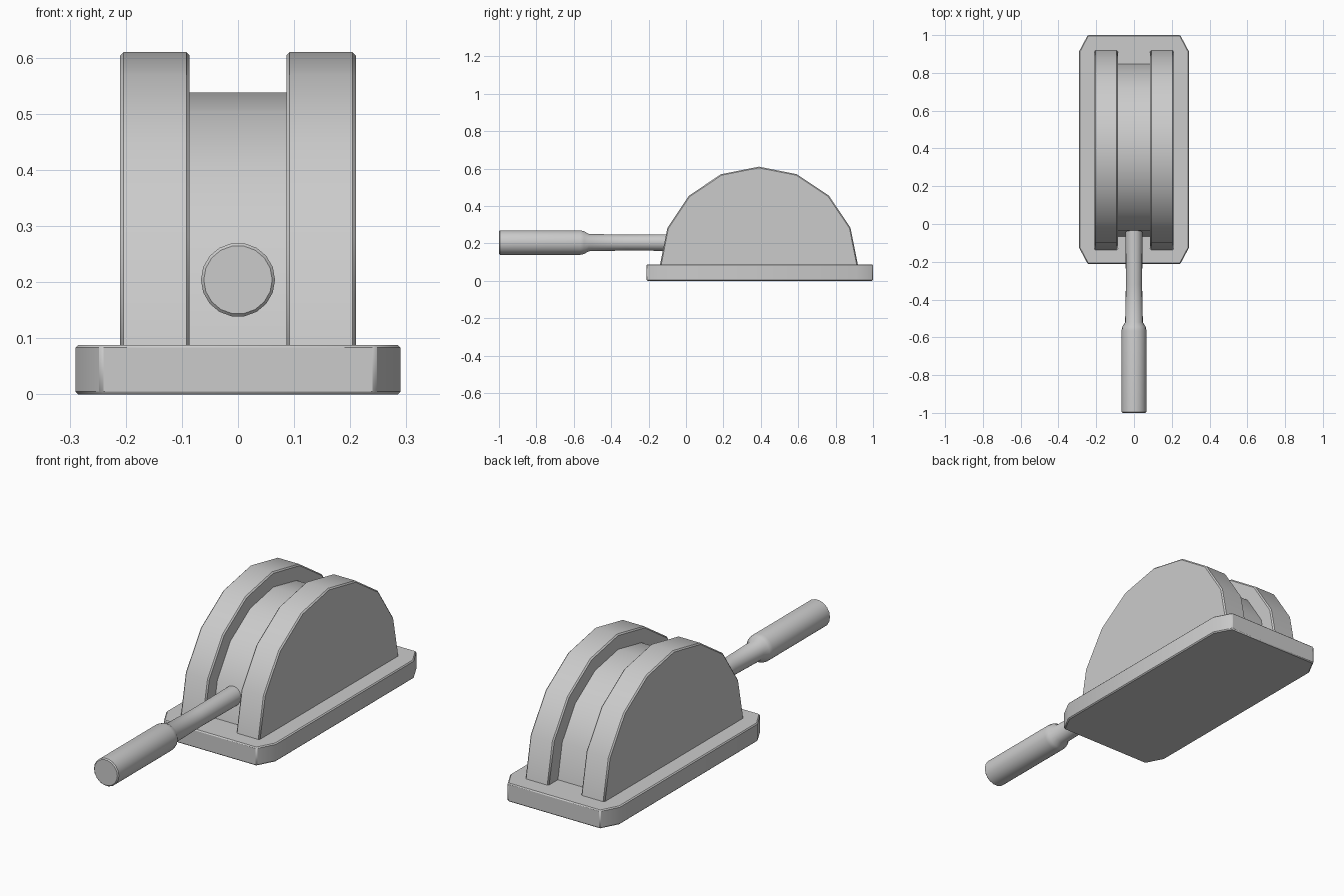
import bpy, bmesh
from math import sin, cos, pi, radians

cube = bpy.data.objects.get("Cube")
if cube:
    bpy.data.objects.remove(cube, do_unlink=True)

grey = bpy.data.materials.new("light grey")
grey.use_nodes = True
colour = (0.6, 0.6, 0.6, 1)
grey.diffuse_color = colour
grey.node_tree.nodes["Principled BSDF"].inputs["Base Color"].default_value = colour


def loft(name, rings, bevel=0, angle=30):
    """Skin a row of matching outlines and cap both ends."""
    bm = bmesh.new()
    loops = [[bm.verts.new(p) for p in ring] for ring in rings]
    n = len(loops[0])
    for a, b in zip(loops, loops[1:]):
        for i in range(n):
            j = (i + 1) % n
            bm.faces.new((a[i], a[j], b[j], b[i]))
    bm.faces.new(loops[0])
    bm.faces.new(loops[-1])
    bmesh.ops.recalc_face_normals(bm, faces=bm.faces)
    mesh = bpy.data.meshes.new(name)
    bm.to_mesh(mesh)
    bm.free()
    mesh.materials.append(grey)
    obj = bpy.data.objects.new(name, mesh)
    bpy.context.collection.objects.link(obj)
    bpy.ops.object.select_all(action='DESELECT')
    obj.select_set(True)
    bpy.context.view_layer.objects.active = obj
    bpy.ops.object.shade_smooth_by_angle(angle=radians(angle))
    if bevel:
        mod = obj.modifiers.new("soft edges", 'BEVEL')
        mod.width = bevel
        mod.segments = 1
        mod.limit_method = 'ANGLE'
        mod.angle_limit = radians(40)
    return obj


def half_disc(name, x0, x1, radius, bevel=0):
    """Faceted half wheel standing on the base, spanning x0 to x1."""
    arc = [(0.39 - radius * cos(i * pi / 8), 0.08 + radius * sin(i * pi / 8))
           for i in range(9)]
    return loft(name, [[(x, y, z) for y, z in arc] for x in (x0, x1)], bevel)


# Base plate with clipped corners
X, CX, FRONT, BACK, CY = 0.29, 0.245, -0.212, 1.0, 0.085
outline = [(-CX, FRONT), (CX, FRONT), (X, FRONT + CY), (X, BACK - CY),
           (CX, BACK), (-CX, BACK), (-X, BACK - CY), (-X, FRONT + CY)]
loft("base_plate", [[(x, y, z) for x, y in outline] for z in (0, 0.088)], 0.005)

# Two side cheeks with the narrower drum between them
for side, sign in (("left", 1), ("right", -1)):
    half_disc(side + "_cheek", sign * 0.086, sign * 0.21, 0.53, 0.006)
half_disc("centre_drum", -0.09, 0.09, 0.458)

# Lever: thick grip, shoulder and thin shaft running into the drum
profile = [(-1.0, 0.061), (-0.995, 0.066), (-0.565, 0.066), (-0.545, 0.062),
           (-0.52, 0.047), (-0.32, 0.043), (0.05, 0.046)]
SIDES = 18
loft("lever_handle", [[(r * cos(2 * pi * i / SIDES), y, 0.204 + r * sin(2 * pi * i / SIDES))
                       for i in range(SIDES)] for y, r in profile], 0, 40)
